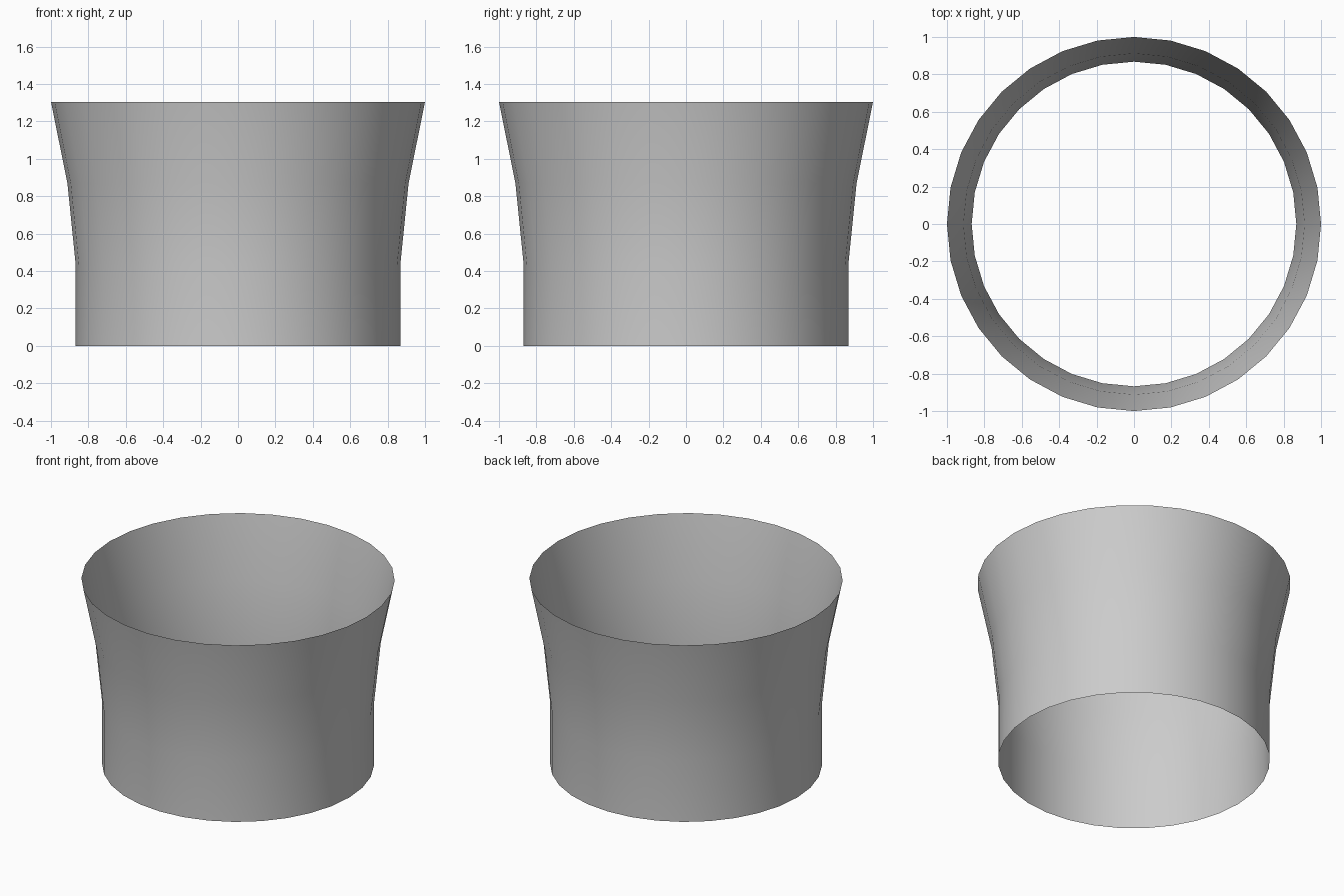
import bpy, bmesh
from math import cos, sin, tau

if "Cube" in bpy.data.objects:
    bpy.data.objects.remove(bpy.data.objects["Cube"])

SIDES = 32
# Wall profile from foot to rim: (radius, height)
PROFILE = [(0.868, 0.0), (0.868, 0.435), (0.912, 0.87), (1.0, 1.305)]

# Open flared sleeve: a single-skin wall with no floor or lid
bm = bmesh.new()
rings = [[bm.verts.new((r * cos(tau * i / SIDES), r * sin(tau * i / SIDES), z))
          for i in range(SIDES)] for r, z in PROFILE]
for low, high in zip(rings, rings[1:]):
    for i in range(SIDES):
        j = (i + 1) % SIDES
        bm.faces.new((low[i], low[j], high[j], high[i])).smooth = True

mesh = bpy.data.meshes.new("flared_sleeve")
bm.to_mesh(mesh)
bm.free()
sleeve = bpy.data.objects.new("flared_sleeve", mesh)
bpy.context.collection.objects.link(sleeve)
